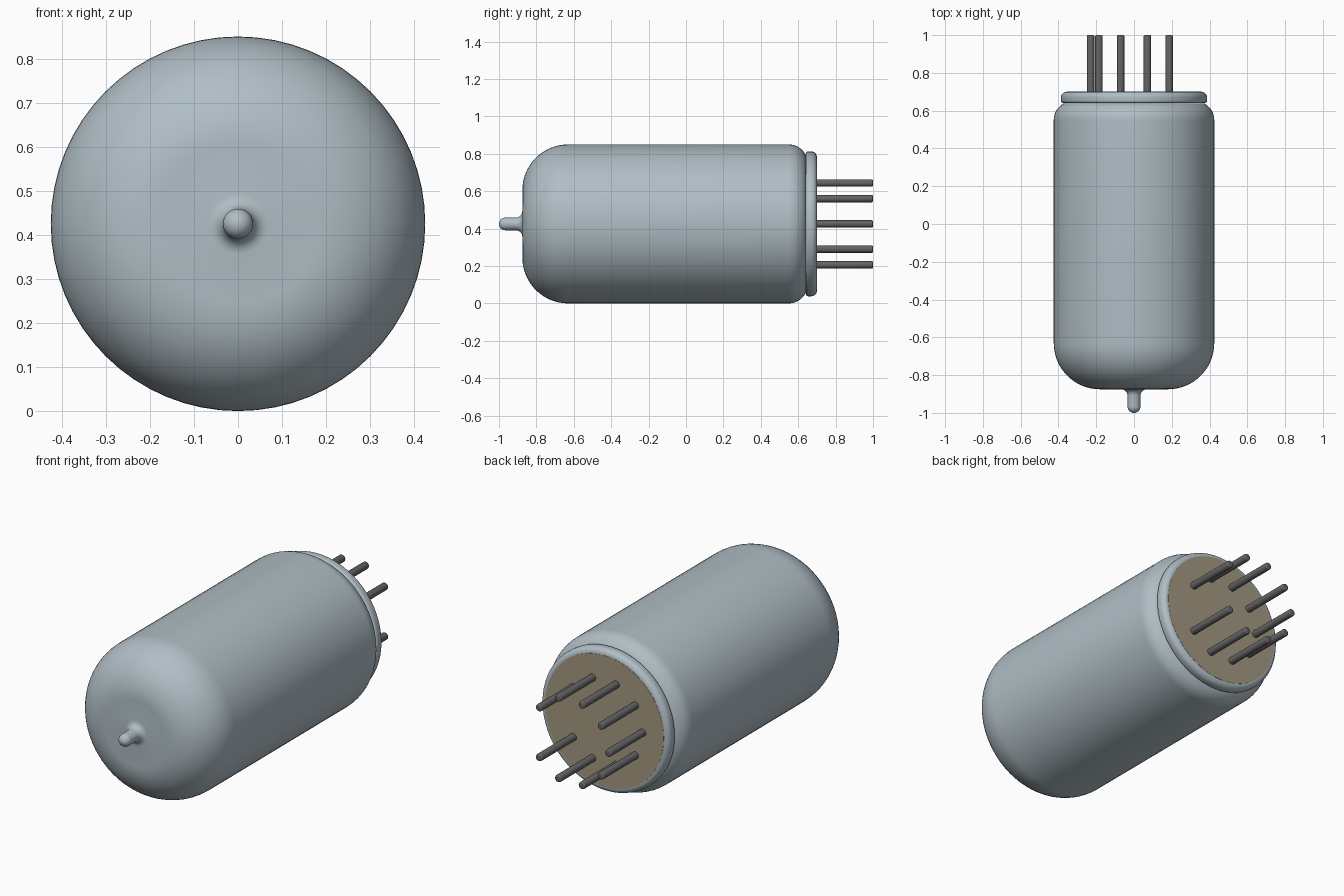
import bpy, bmesh, math
from mathutils import Matrix, Vector

if "Cube" in bpy.data.objects:
    bpy.data.objects.remove(bpy.data.objects["Cube"], do_unlink=True)

AXIS_Z = 0.425      # height of the tube's centre line
R = 0.425           # glass radius


def material(name, rgb):
    m = bpy.data.materials.new(name)
    m.use_nodes = True
    m.diffuse_color = (*rgb, 1)
    m.node_tree.nodes["Principled BSDF"].inputs["Base Color"].default_value = (*rgb, 1)
    return m


glass = material("pale blue grey glass", (0.434, 0.515, 0.558))
tan = material("tan base", (0.37, 0.32, 0.22))
metal = material("dark pin metal", (0.13, 0.125, 0.125))


def arc(r, y, rad, a0, a1, n):
    """Profile points (radius, y) on an arc, angles in degrees from the radial direction."""
    angles = [math.radians(a0 + (a1 - a0) * i / n) for i in range(n + 1)]
    return [(r + rad * math.cos(a), y + rad * math.sin(a)) for a in angles]


def lathe(name, profile, mat, segments, x=0.0, z=0.0, angle=35):
    """Turn a (radius, y) profile around a line parallel to y."""
    bm = bmesh.new()
    verts = [bm.verts.new((r, y, 0)) for r, y in profile]
    edges = [bm.edges.new(pair) for pair in zip(verts, verts[1:])]
    bmesh.ops.spin(bm, geom=verts + edges, cent=(0, 0, 0), axis=(0, 1, 0),
                   angle=math.tau, steps=segments, use_merge=True)
    bmesh.ops.remove_doubles(bm, verts=bm.verts, dist=1e-5)
    bmesh.ops.recalc_face_normals(bm, faces=bm.faces)
    bmesh.ops.translate(bm, verts=bm.verts, vec=(x, 0, z))
    mesh = bpy.data.meshes.new(name)
    bm.to_mesh(mesh)
    bm.free()
    mesh.materials.append(mat)
    obj = bpy.data.objects.new(name, mesh)
    bpy.context.collection.objects.link(obj)
    bpy.ops.object.select_all(action='DESELECT')
    obj.select_set(True)
    bpy.context.view_layer.objects.active = obj
    bpy.ops.object.shade_smooth_by_angle(angle=math.radians(angle))
    return obj


# Glass envelope: sealed tip, flared into a flat front, domed edge, long wall, rear shoulder
envelope = [(0, -1.0)]
envelope += arc(0, -0.966, 0.034, -80, 0, 8)
envelope += arc(0.069, -0.91, 0.035, 180, 90, 6)
envelope += arc(0.18, -0.63, 0.245, -90, 0, 16)
envelope += arc(R - 0.1, 0.55, 0.1, 0, 62, 8)
envelope += [(0, 0.638)]
lathe("glass_envelope", envelope, glass, 64, z=AXIS_Z)

# Rounded glass rim around the base
rim = [(0.30, 0.64), (0.37, 0.64)]
rim += arc(0.375, 0.653, 0.012, -90, 0, 4)
rim += arc(0.357, 0.67, 0.03, 0, 90, 8)
rim += [(0.30, 0.70)]
lathe("base_rim", rim, glass, 64, z=AXIS_Z)

# Flat base disc
lathe("base_disc", [(0, 0.66), (0.357, 0.66), (0.357, 0.701), (0, 0.701)],
      tan, 64, z=AXIS_Z)

# Nine pins on a ten-place circle, with the place on the left (+x) left empty
pin = [(0, 0.69), (0.02, 0.69)] + arc(0.012, 0.992, 0.008, 0, 90, 4) + [(0, 1.0)]
for i in range(1, 10):
    a = math.tau * i / 10
    lathe(f"pin_{i}", pin, metal, 16,
          x=0.23 * math.cos(a), z=AXIS_Z + 0.23 * math.sin(a))
